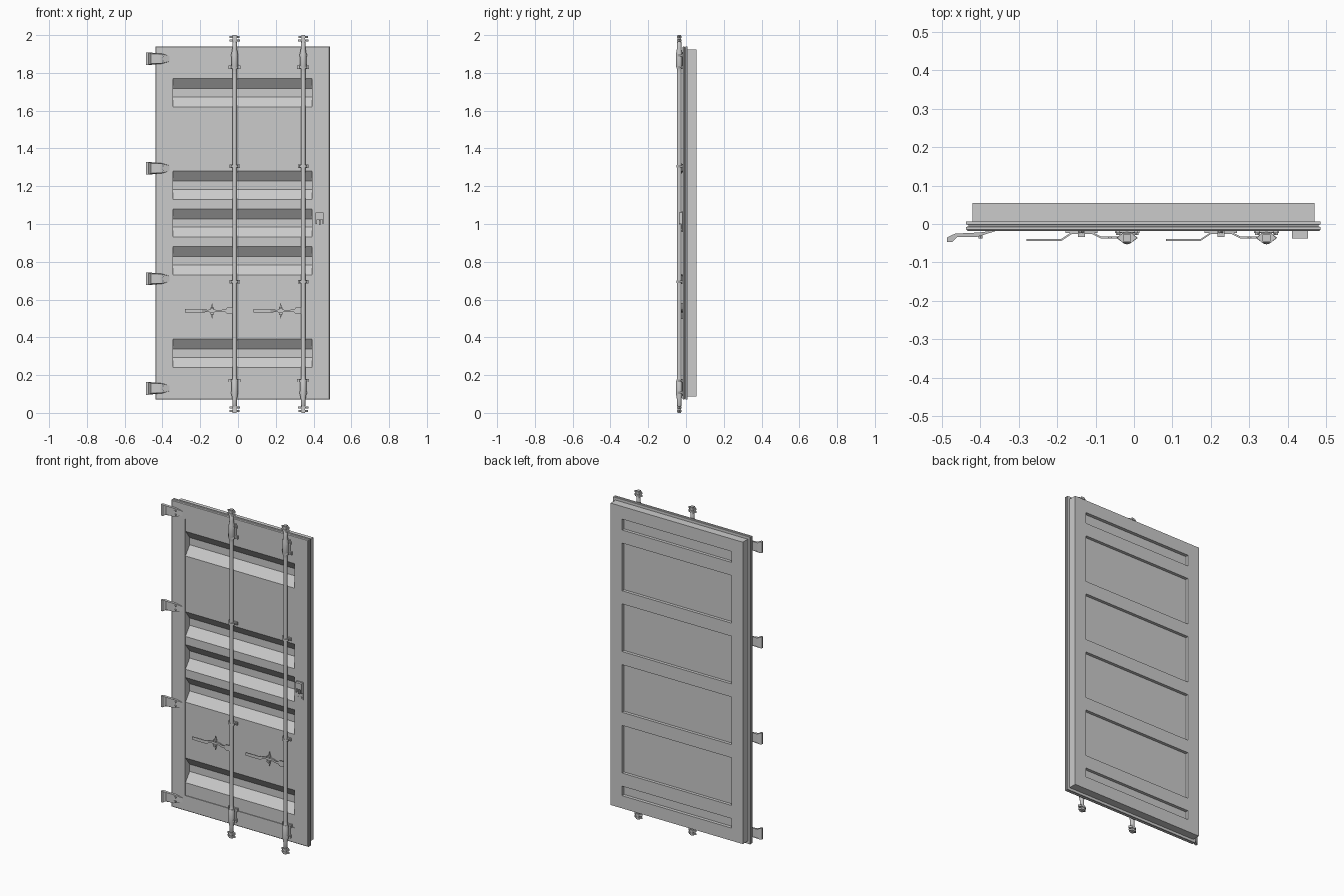
import bpy, bmesh, math
from mathutils import Vector, Matrix

if "Cube" in bpy.data.objects:
    bpy.data.objects.remove(bpy.data.objects["Cube"])


def finish(name, bm, smooth=False):
    bmesh.ops.recalc_face_normals(bm, faces=bm.faces)
    me = bpy.data.meshes.new(name)
    bm.to_mesh(me)
    bm.free()
    ob = bpy.data.objects.new(name, me)
    bpy.context.collection.objects.link(ob)
    if smooth:
        bpy.ops.object.select_all(action='DESELECT')
        ob.select_set(True)
        bpy.context.view_layer.objects.active = ob
        bpy.ops.object.shade_smooth_by_angle(angle=math.radians(35))
    return ob


def loft(bm, loops, closed=False, caps=True):
    rows = [[bm.verts.new(p) for p in lp] for lp in loops]
    n = len(rows[0])
    pairs = list(zip(rows, rows[1:])) + ([(rows[-1], rows[0])] if closed else [])
    for a, b in pairs:
        for i in range(n):
            j = (i + 1) % n
            bm.faces.new((a[i], a[j], b[j], b[i]))
    if caps and not closed:
        bm.faces.new(rows[0])
        bm.faces.new(rows[-1])


def box(bm, x0, x1, y0, y1, z0, z1):
    loft(bm, [[(x0, y0, z), (x1, y0, z), (x1, y1, z), (x0, y1, z)] for z in (z0, z1)])


def prism_z(bm, pts, z0, z1):
    loft(bm, [[(x, y, z) for x, y in pts] for z in (z0, z1)])


def lathe_z(bm, x, y, prof, n=16):
    loft(bm, [[(x + r * math.cos(2 * math.pi * k / n), y + r * math.sin(2 * math.pi * k / n), z)
               for k in range(n)] for r, z in prof])


def bolt(bm, x, y0, y1, z, r):
    bmesh.ops.create_cone(bm, cap_ends=True, segments=6, radius1=r, radius2=r, depth=abs(y1 - y0),
                          matrix=Matrix.Translation((x, (y0 + y1) / 2, z)) @ Matrix.Rotation(math.pi / 2, 4, 'X'))


XL, XR, ZB, ZT = -0.437, 0.486, 0.07, 1.94
IN = 0.093

# Door frame: one cross-section (inset, y) swept round the rectangle, with sealing lip
section = [(0, 0.007), (0, -0.001), (0.006, -0.003), (0.006, -0.006), (0, -0.008), (0, -0.014),
           (0.004, -0.018), (IN, -0.018), (IN, 0.055), (0.016, 0.055), (0.016, 0.007)]
bm = bmesh.new()
loft(bm, [[(XL + d, y, ZB + d), (XR - d, y, ZB + d), (XR - d, y, ZT - d), (XL + d, y, ZT - d)]
          for d, y in section], closed=True)
finish("door_frame", bm)

# Corrugated sheet with flat lining behind
x0, x1, z0, z1 = XL + IN, XR - IN, ZB + IN, ZT - IN
prof = [(-0.014, z1)]
for zc in (1.695, 1.205, 1.005, 0.805, 0.315):
    prof += [(-0.014, zc + 0.075), (0.026, zc + 0.022), (0.026, zc - 0.022), (-0.014, zc - 0.075)]
prof += [(-0.014, z0), (0.035, z0), (0.035, z1)]
bm = bmesh.new()
loft(bm, [[(x, y, z) for y, z in prof] for x in (x0, x1)])
finish("corrugated_sheet", bm)

# Horizontal ribs on the inside
bm = bmesh.new()
for i in range(-2, 3):
    zc = 1.0 + 0.37 * i
    box(bm, x0, x1, 0.035, 0.0535, zc - 0.04, zc + 0.04)
finish("inner_ribs", bm)

# Hinges: profile seen from above, taller at the knuckle, tapered at the tip
hinge = [(-0.487, -0.035, 0.034), (-0.487, -0.047, 0.034), (-0.474, -0.047, 0.034), (-0.460, -0.034, 0.026),
         (-0.410, -0.034, 0.026), (-0.362, -0.019, 0.014), (-0.362, -0.016, 0.014), (-0.400, -0.022, 0.026),
         (-0.465, -0.025, 0.026), (-0.475, -0.029, 0.034)]
for i, zc in enumerate((1.875, 1.295, 0.71, 0.13)):
    bm = bmesh.new()
    loft(bm, [[(x, y, zc + s * h) for x, y, h in hinge] for s in (-1, 1)])
    for dz in (-0.012, 0.012):
        bolt(bm, -0.40, -0.038, -0.028, zc + dz, 0.006)
    finish(f"hinge_{i + 1}", bm)

RY = -0.036
for n, rx in enumerate((-0.018, 0.345), 1):
    # Locking rod with thicker sleeves near both ends
    bm = bmesh.new()
    half = [(0.012, 0.80), (0.012, 0.82), (0.017, 0.835), (0.017, 0.90), (0.012, 0.93), (0.012, 0.962), (0.007, 0.97), (0.007, 1.0)]
    lathe_z(bm, rx, RY, [(r, 1 - d) for r, d in reversed(half)] + [(r, 1 + d) for r, d in half])
    finish(f"locking_rod_{n}", bm, True)

    # Cam ends: pointed lens plates on a core, mirrored top and bottom
    bm = bmesh.new()
    for s in (1, -1):
        for d0, d1, w in ((0.985, 0.994, 0.026), (0.966, 0.977, 0.028)):
            lens = [(rx - w, RY), (rx - 0.012, RY - 0.012), (rx + 0.012, RY - 0.012),
                    (rx + w, RY), (rx + 0.012, RY + 0.012), (rx - 0.012, RY + 0.012)]
            prism_z(bm, lens, 1 + s * d0, 1 + s * d1)
        box(bm, rx - 0.010, rx + 0.010, RY - 0.009, RY + 0.009, 1 + s * 0.96, 1 + s * 1.0)
    finish(f"cam_ends_{n}", bm)

    # Rod guides: base plate, strap and bolts
    bm = bmesh.new()
    for s in (1, -1):
        for d, hh, w in ((0.83, 0.010, 0.032), (0.893, 0.009, 0.028), (0.305, 0.009, 0.028)):
            z = 1 + s * d
            box(bm, rx - w, rx + w, -0.024, -0.016, z - hh, z + hh)
            strap = [(rx + 0.019 * math.cos(a), RY + 0.014 * math.sin(a) * (1 if math.sin(a) < 0 else 1.3))
                     for a in [k * math.pi / 6 for k in range(12)]]
            prism_z(bm, strap, z - hh * 0.7, z + hh * 0.7)
            for dx in (-1, 1):
                bolt(bm, rx + dx * (w - 0.007), -0.028, -0.022, z, 0.005)
        box(bm, rx - 0.020, rx + 0.020, -0.022, -0.016, 1 + s * 0.82, 1 + s * 0.91)
    finish(f"rod_guides_{n}", bm)

    # Handle: bent bar (offset from rod, y, half height)
    path = [(-0.262, -0.042, 0.009), (-0.172, -0.042, 0.009), (-0.145, -0.024, 0.006), (-0.090, -0.024, 0.006),
            (-0.068, -0.035, 0.006), (-0.048, -0.035, 0.007), (-0.040, -0.035, 0.017), (0.0, -0.035, 0.017)]
    bm = bmesh.new()
    zc, t = 0.54, 0.0025
    loft(bm, [[(rx + dx, y - t, zc - h), (rx + dx, y - t, zc + h), (rx + dx, y + t, zc + h), (rx + dx, y + t, zc - h)]
              for dx, y, h in path])
    finish(f"handle_{n}", bm)

    # Handle catch: cross-shaped plate with a boss
    hx = rx - 0.119
    bm = bmesh.new()
    star = [(0.042 if k % 2 == 0 else 0.012) for k in range(8)]
    loft(bm, [[(hx + r * math.sin(k * math.pi / 4), y, zc + r * math.cos(k * math.pi / 4))
               for k, r in enumerate(star)] for y in (-0.023, -0.016)])
    for s in (-1, 1):
        box(bm, hx - 0.009, hx + 0.009, -0.034, -0.018, zc + s * 0.009, zc + s * 0.018)
    finish(f"handle_catch_{n}", bm)

# Lock box: mounting plate, hood, side cheeks and staple
bm = bmesh.new()
box(bm, 0.411, 0.453, -0.023, -0.016, 0.957, 1.065)
box(bm, 0.411, 0.453, -0.038, -0.020, 1.025, 1.062)
for x in (0.411, 0.447):
    box(bm, x, x + 0.006, -0.036, -0.020, 1.0, 1.03)
box(bm, 0.428, 0.436, -0.034, -0.020, 0.995, 1.02)
for dx in (-0.011, 0.011):
    bolt(bm, 0.432 + dx, -0.027, -0.021, 0.972, 0.005)
finish("lock_box", bm)
